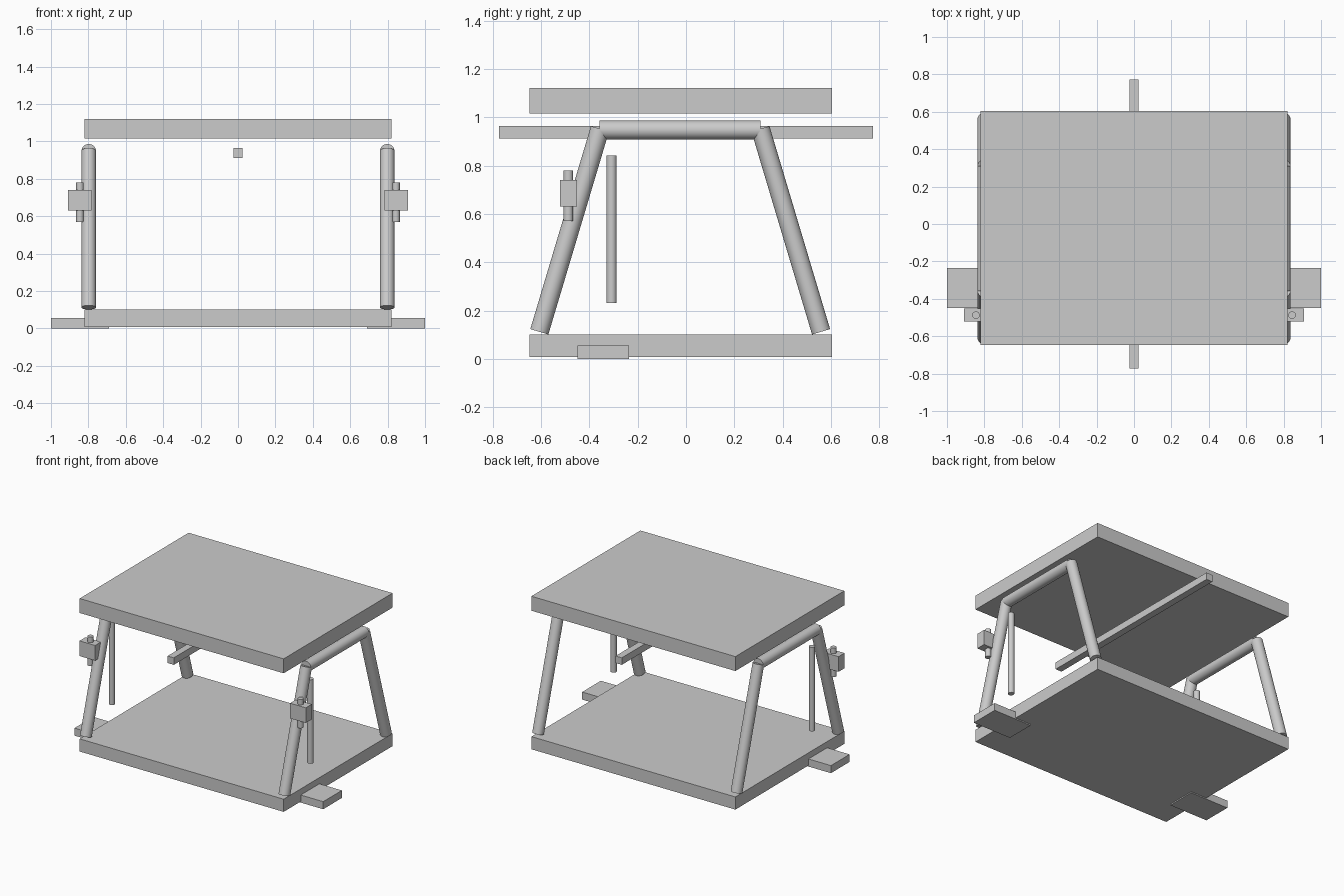
import bpy
import math
from mathutils import Vector

cube = bpy.data.objects.get("Cube")
if cube:
    bpy.data.objects.remove(cube, do_unlink=True)

grey = bpy.data.materials.new("plain_grey")
grey.use_nodes = True
colour = (0.6, 0.6, 0.6, 1)
grey.diffuse_color = colour
grey.node_tree.nodes["Principled BSDF"].inputs["Base Color"].default_value = colour


def box(name, low, high):
    """Axis-aligned block between two opposite corners."""
    low, high = Vector(low), Vector(high)
    bpy.ops.mesh.primitive_cube_add(size=1)
    ob = bpy.context.object
    ob.name = name
    for v in ob.data.vertices:
        v.co = (low + high) / 2 + v.co * (high - low)
    ob.data.materials.append(grey)
    return ob


def rod(name, start, end, radius):
    """Round bar between two points."""
    start, end = Vector(start), Vector(end)
    axis = end - start
    bpy.ops.mesh.primitive_cylinder_add(vertices=32, radius=radius, depth=axis.length,
                                        location=(start + end) / 2)
    ob = bpy.context.object
    ob.name = name
    ob.rotation_euler = axis.to_track_quat("Z", "Y").to_euler()
    ob.data.materials.append(grey)
    bpy.ops.object.shade_smooth_by_angle(angle=math.radians(35))
    return ob


# Base, top and the long centre bar
box("base_slab", (-0.82, -0.647, 0.008), (0.82, 0.604, 0.1))
box("top_slab", (-0.82, -0.647, 1.015), (0.82, 0.604, 1.12))
box("centre_bar", (-0.025, -0.773, 0.912), (0.025, 0.773, 0.963))

for side, s in (("left", 1), ("right", -1)):
    # Trapezoid side frame
    x = 0.798 * s
    rod(side + "_front_leg", (x, -0.607, 0.112), (x, -0.356, 0.952), 0.039)
    rod(side + "_back_leg", (x, 0.559, 0.112), (x, 0.308, 0.952), 0.039)
    rod(side + "_top_rail", (x, -0.357, 0.947), (x, 0.309, 0.947), 0.039)

    # Upright thin rod behind the front leg
    rod(side + "_thin_rod", (x, -0.308, 0.232), (x, -0.308, 0.842), 0.021)

    # Clamp block with its vertical pin
    box(side + "_clamp_block", (0.784 * s, -0.521, 0.63), (0.91 * s, -0.452, 0.74))
    rod(side + "_clamp_pin", (0.845 * s, -0.487, 0.57), (0.845 * s, -0.487, 0.78), 0.02)

    # Flat foot plate
    box(side + "_foot_plate", (0.69 * s, -0.45, 0), (s, -0.236, 0.055))

# Mirrored blocks need outward normals
for ob in bpy.context.scene.objects:
    if ob.type == "MESH" and ob.name in ("right_clamp_block", "right_foot_plate"):
        ob.data.flip_normals()
